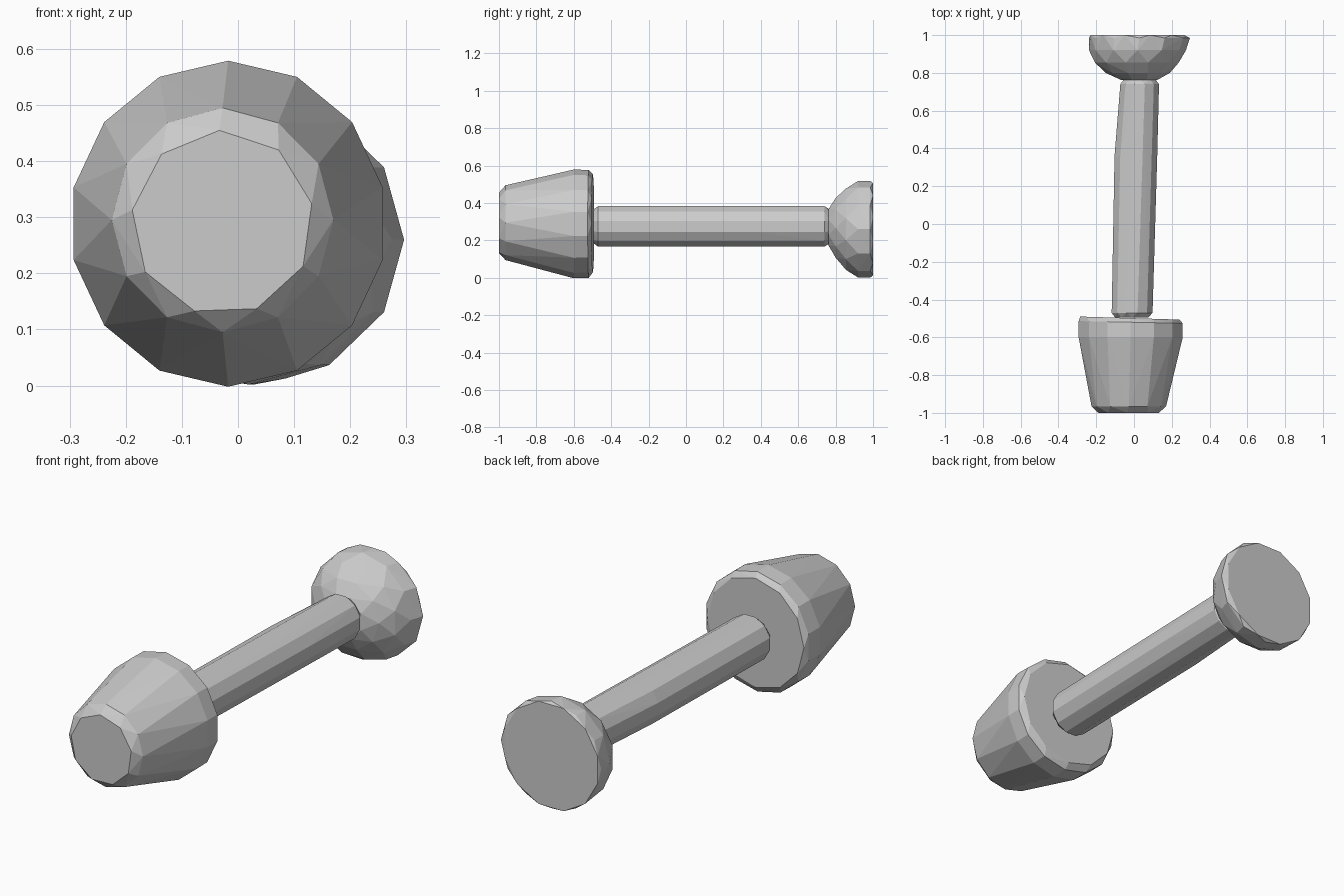
import bpy, bmesh
from math import pi, sin, cos


def hull_part(name, rings):
    """Faceted convex part along y; ring = (y, x_min, x_max, z_min, z_max, sides, phase, tilt)."""
    bm = bmesh.new()
    for y, x0, x1, z0, z1, n, phase, tilt in rings:
        for i in range(n):
            a = 2 * pi * (i + phase) / n
            bm.verts.new(((x0 + x1) / 2 + (x1 - x0) / 2 * cos(a),
                          y + tilt * cos(a),
                          (z0 + z1) / 2 + (z1 - z0) / 2 * sin(a)))
    res = bmesh.ops.convex_hull(bm, input=bm.verts[:])
    junk = set(res["geom_interior"]) | set(res["geom_unused"])
    bmesh.ops.delete(bm, geom=[v for v in junk if isinstance(v, bmesh.types.BMVert)],
                     context='VERTS')
    bmesh.ops.dissolve_limit(bm, angle_limit=0.02, verts=bm.verts[:], edges=bm.edges[:])
    bmesh.ops.recalc_face_normals(bm, faces=bm.faces[:])
    mesh = bpy.data.meshes.new(name)
    bm.to_mesh(mesh)
    bm.free()
    obj = bpy.data.objects.new(name, mesh)
    bpy.context.collection.objects.link(obj)
    return obj


# Tapered pounding head at the front
hull_part("head", [
    (-1.00, -0.19, 0.135, 0.125, 0.455, 9, 0.3, 0),
    (-0.965, -0.225, 0.17, 0.095, 0.495, 12, 0.0, 0),
    (-0.60, -0.30, 0.265, -0.002, 0.579, 14, 0.5, 0),
    (-0.52, -0.30, 0.265, 0.0, 0.577, 14, 0.5, -0.006),
    (-0.498, -0.285, 0.24, 0.03, 0.555, 12, 0.0, -0.008),
])

# Slightly bent handle
hull_part("handle", [
    (-0.495, -0.105, 0.08, 0.185, 0.365, 10, 0.5, 0),
    (-0.47, -0.122, 0.102, 0.163, 0.387, 12, 0.5, 0),
    (0.36, -0.107, 0.127, 0.163, 0.387, 12, 0.5, 0),
    (0.74, -0.076, 0.136, 0.163, 0.387, 12, 0.5, 0),
    (0.77, -0.055, 0.115, 0.185, 0.365, 10, 0.5, 0),
])

# Domed knob with a flat end at the back
hull_part("knob", [
    (0.762, -0.075, 0.13, 0.165, 0.375, 8, 0.5, 0),
    (0.80, -0.15, 0.19, 0.10, 0.435, 10, 0.0, 0),
    (0.855, -0.215, 0.245, 0.035, 0.485, 12, 0.5, 0),
    (0.92, -0.238, 0.275, 0.002, 0.518, 12, 0.0, 0),
    (0.985, -0.238, 0.296, 0.002, 0.518, 12, 0.0, 0),
    (1.00, -0.238, 0.275, 0.004, 0.516, 12, 0.5, 0),
])
